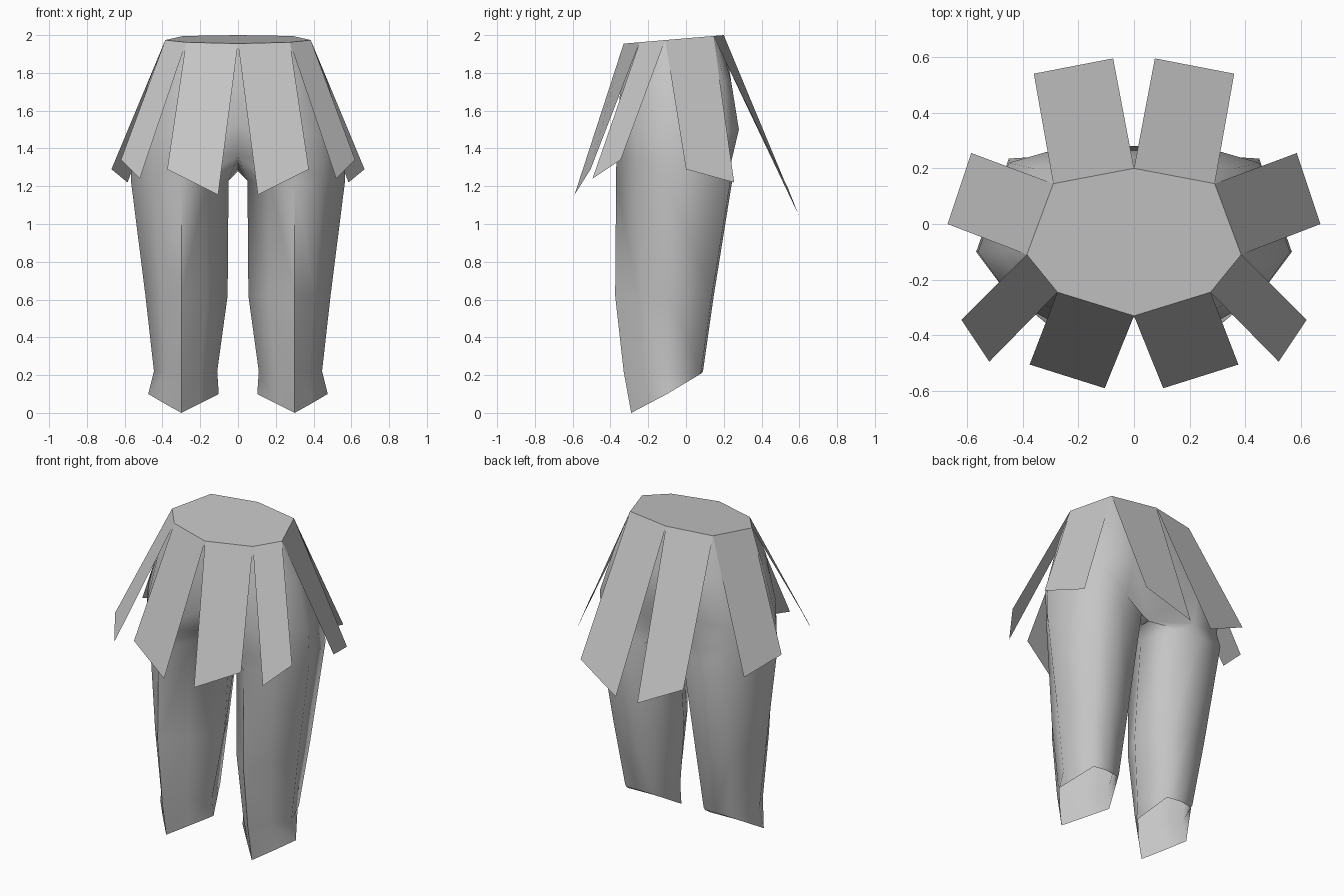
import bpy
import math

if "Cube" in bpy.data.objects:
    bpy.data.objects.remove(bpy.data.objects["Cube"])

cloth = bpy.data.materials.new("grey cloth")
cloth.diffuse_color = (0.56, 0.56, 0.56, 1)
cloth.use_nodes = True
cloth.node_tree.nodes["Principled BSDF"].inputs["Base Color"].default_value = cloth.diffuse_color


def waist(x, y):
    """Waist plane rises slightly toward the back."""
    return (x, y, 1.955 + (y + 0.33) * 0.085)


def make_half(name, verts, faces, smooth):
    """Right half of a part, mirrored across x = 0."""
    mesh = bpy.data.meshes.new(name)
    mesh.from_pydata(verts, [], faces)
    mesh.materials.append(cloth)
    obj = bpy.data.objects.new(name, mesh)
    bpy.context.collection.objects.link(obj)
    mod = obj.modifiers.new("mirror", 'MIRROR')
    mod.use_clip = True
    mod.merge_threshold = 0.0005
    bpy.ops.object.select_all(action='DESELECT')
    obj.select_set(True)
    bpy.context.view_layer.objects.active = obj
    bpy.ops.object.modifier_apply(modifier=mod.name)
    if smooth:
        bpy.ops.object.shade_smooth_by_angle(angle=math.radians(85))
    return obj


# waist corners, front centre to back centre
W = [waist(0, -.33), waist(.275, -.245), waist(.385, -.11),
     waist(.29, .145), waist(0, .2)]


def mid(a, b):
    return tuple((p + q) / 2 for p, q in zip(a, b))


def leg_ring(xi, xo, yf, yb, bi, bo, yi, z):
    """Leg section: front ridge, round the outside, flat back, inside."""
    xc, yc = .3, -0.1
    k = 0.55
    ox, ix = xc + (xo - xc) * k, xc + (xi - xc) * k
    fy = yc + (yf - yc) * k
    return [(xc, yf, z), (ox, fy, z), (xo, yc, z), (bo, yb - .01, z),
            ((bi + bo) / 2, yb, z), (bi, yb - .01, z), (xi, yi, z), (ix, fy, z)]


# trousers: hip half rings from front centre to back centre
hips = [
    [W[0], mid(W[0], W[1]), W[1], W[2], W[3], mid(W[3], W[4]), W[4]],
    [(0, -.335, 1.75), (.2, -.345, 1.75), (.37, -.27, 1.75), (.475, -.1, 1.75),
     (.36, .2, 1.77), (.2, .24, 1.75), (0, .24, 1.75)],
    [(0, -.32, 1.53), (.27, -.365, 1.5), (.44, -.27, 1.47), (.56, -.1, 1.45),
     (.45, .22, 1.48), (.24, .28, 1.5), (0, .28, 1.5)],
    [(0, -.25, 1.36), (.3, -.369, 1.33), (.447, -.25, 1.33), (.567, -.1, 1.33),
     (.445, .21, 1.32), (.25, .235, 1.31), (0, .13, 1.28)],
]
legs = [
    leg_ring(.05, .567, -.37, .245, .14, .45, 0, 1.23),
    leg_ring(.055, .49, -.375, .147, .16, .41, -.06, .62),
    leg_ring(.11, .445, -.33, .09, .18, .37, -.1, .22),
    # slanted hem, pointed at the front
    [(.3, -.29, 0), (.39, -.195, .05), (.475, -.1, .1), (.365, .075, .205),
     (.28, .082, .21), (.185, .075, .205), (.102, -.1, .1), (.2, -.195, .05)],
]
verts, faces = [], []
for ring in hips + legs:
    verts += ring
for r in range(3):                                          # hips
    for i in range(6):
        a = r * 7 + i
        faces.append((a, a + 7, a + 8, a + 1))
H, L = 21, 28                                               # last hip ring, first leg ring
for i in range(1, 5):                                       # hips to thigh
    faces.append((H + i, L + i - 1, L + i, H + i + 1))
faces += [(H, L + 7, L, H + 1), (H + 5, L + 4, L + 5, H + 6),   # crotch
          (H, L + 6, L + 7), (H, H + 6, L + 6), (H + 6, L + 5, L + 6)]
for r in range(3):                                          # legs
    for i in range(8):
        a, b = L + r * 8 + i, L + r * 8 + (i + 1) % 8
        faces.append((a, a + 8, b + 8, b))
make_half("trousers", verts, faces, True)

# flat cap closing the waist
make_half("waist_cap", W, [(0, 1, 2, 3, 4)], False)

# skirt flaps hanging from each waist edge: lower corners
flaps = {
    "front_flaps": (0, (.105, -.59, 1.155), (.375, -.505, 1.29)),
    "front_side_flaps": (1, (.52, -.495, 1.24), (.62, -.345, 1.34)),
    "side_flaps": (2, (.67, 0, 1.29), (.585, .255, 1.22)),
    "back_flaps": (3, (.36, .54, 1.19), (.075, .595, 1.05)),
}
for name, (i, low_a, low_b) in flaps.items():
    make_half(name, [W[i], low_a, low_b, W[i + 1]], [(0, 1, 2, 3)], False)
